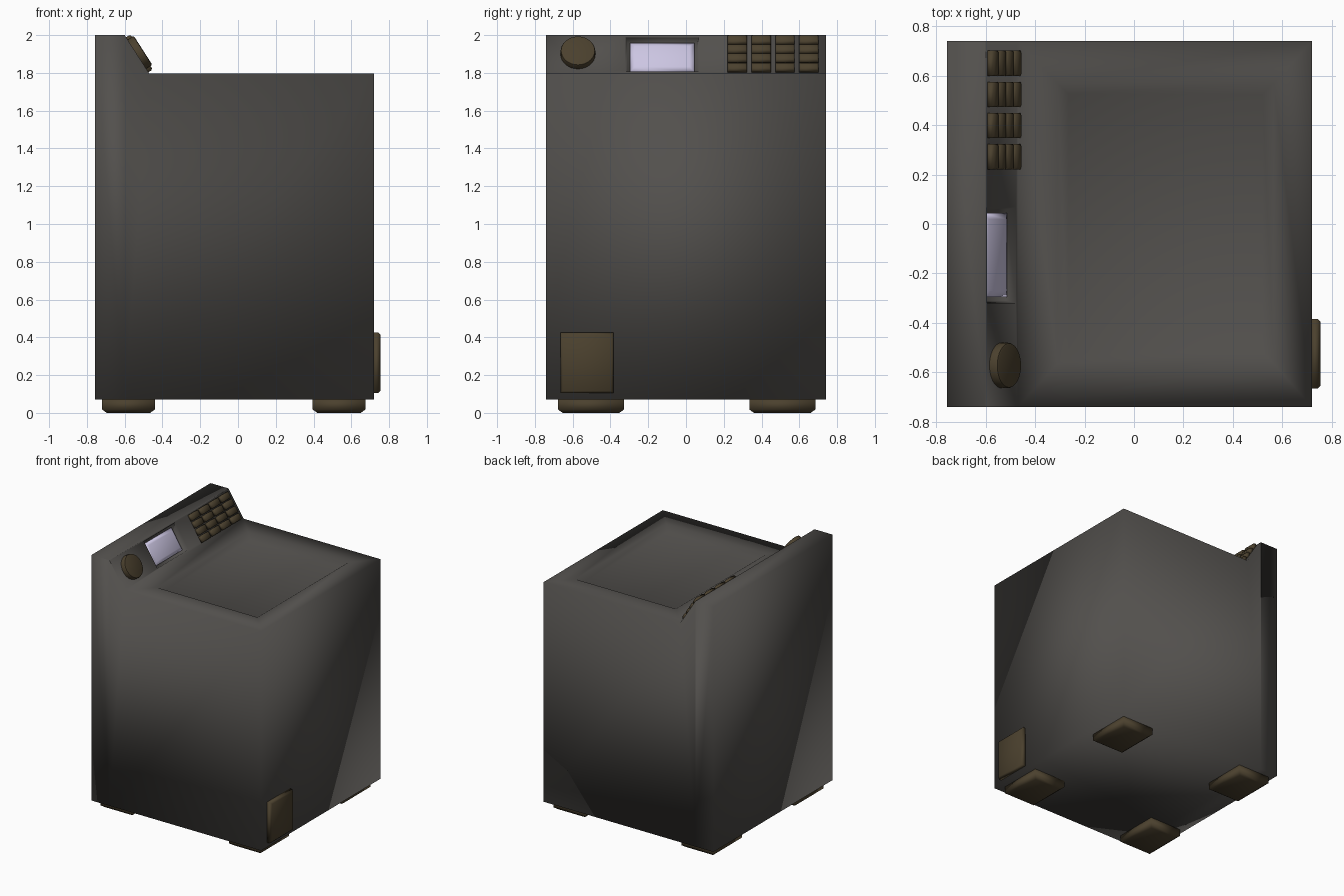
import bpy, bmesh
from mathutils import Matrix, Vector

if "Cube" in bpy.data.objects:
    bpy.data.objects.remove(bpy.data.objects["Cube"])


def material(name, rgb):
    m = bpy.data.materials.new(name)
    m.diffuse_color = (*rgb, 1)
    m.use_nodes = True
    m.node_tree.nodes["Principled BSDF"].inputs["Base Color"].default_value = m.diffuse_color
    return m


DARK = material("dark_grey", (0.085, 0.08, 0.074))
BROWN = material("dark_brown", (0.07, 0.052, 0.027))
LILAC = material("lilac", (0.6, 0.56, 0.76))


def finish(name, bm, mat, smooth_angle=None):
    bmesh.ops.recalc_face_normals(bm, faces=bm.faces)
    mesh = bpy.data.meshes.new(name)
    bm.to_mesh(mesh)
    bm.free()
    ob = bpy.data.objects.new(name, mesh)
    bpy.context.collection.objects.link(ob)
    mesh.materials.append(mat)
    bpy.ops.object.select_all(action='DESELECT')
    ob.select_set(True)
    bpy.context.view_layer.objects.active = ob
    if smooth_angle:
        bpy.ops.object.shade_smooth_by_angle(angle=smooth_angle)
    else:
        bpy.ops.object.shade_smooth()
    return ob


def frame(origin, x, y):
    """Matrix with the given origin and local x and y directions."""
    x, y = Vector(x).normalized(), Vector(y).normalized()
    m = Matrix((x, y, x.cross(y))).transposed().to_4x4()
    m.translation = Vector(origin)
    return m


def plate(name, w, d, h, inset, edge_h, matrix, mat):
    """Block on local z = 0 whose outer rim is chamfered."""
    bm = bmesh.new()
    rings = []
    for z, i in ((0, 0), (h - edge_h, 0), (h, inset)):
        rings.append([bm.verts.new((sx * (w / 2 - i), sy * (d / 2 - i), z))
                      for sx, sy in ((-1, -1), (1, -1), (1, 1), (-1, 1))])
    bm.faces.new(rings[0])
    bm.faces.new(rings[-1])
    for a, b in zip(rings, rings[1:]):
        for k in range(4):
            bm.faces.new((a[k], a[k - 1], b[k - 1], b[k]))
    bm.transform(matrix)
    return finish(name, bm, mat)


def inset_to(bm, face, corners):
    """Inset a face and move the new corners onto the given points."""
    bmesh.ops.inset_individual(bm, faces=[face], thickness=0.01)
    for v in face.verts:
        v.co = min(corners, key=lambda c: (c - v.co).length)


def rect(matrix, x0, x1, y0, y1, z):
    return [matrix @ Vector((x, y, z)) for x in (x0, x1) for y in (y0, y1)]


# Body: extruded side profile with a sloping control panel
TOP, HALF = 1.797, 0.74
profile = [(-0.757, 0.07), (0.72, 0.07), (0.72, TOP), (-0.47, TOP), (-0.6, 2.0), (-0.757, 2.0)]
slope = frame((-0.535, 0, (TOP + 2) / 2), (0, 1, 0), (-0.13, 0, 2 - TOP))
bm = bmesh.new()
side = bm.faces.new([bm.verts.new((x, -HALF, z)) for x, z in profile])
ext = bmesh.ops.extrude_face_region(bm, geom=[side], use_keep_orig=True)
bmesh.ops.translate(bm, vec=(0, 2 * HALF, 0),
                    verts=[g for g in ext["geom"] if isinstance(g, bmesh.types.BMVert)])
bmesh.ops.recalc_face_normals(bm, faces=bm.faces)
top = next(f for f in bm.faces if f.normal.z > 0.9 and f.calc_center_median().x > 0)
panel = next(f for f in bm.faces if f.normal.x > 0.5 and f.normal.z > 0.3)
# Lid recess in the top and display pocket in the panel
flat = Matrix.Translation((0, 0, TOP))
inset_to(bm, top, rect(flat, -0.31, 0.565, -0.565, 0.57, 0))
inset_to(bm, top, rect(flat, -0.265, 0.52, -0.52, 0.525, -0.03))
inset_to(bm, panel, rect(slope, -0.32, 0.068, -0.107, 0.11, 0))
inset_to(bm, panel, rect(slope, -0.31, 0.058, -0.1, 0.1, -0.045))
bmesh.ops.bisect_plane(bm, geom=bm.verts[:] + bm.edges[:] + bm.faces[:],
                       plane_co=(-0.6, 0, 0), plane_no=(1, 0, 0))
finish("body", bm, DARK)

# Display set in the pocket
plate("display", 0.34, 0.18, 0.025, 0.025, 0.012,
      slope @ Matrix.Translation((-0.126, 0, -0.045)), LILAC)

# Button grid
for col in range(4):
    for row in range(4):
        at = Matrix.Translation((0.272 + col * 0.126, (row - 1.5) * 0.057 - 0.003, -0.005))
        plate(f"button_{col + 1}_{row + 1}", 0.102, 0.049, 0.032, 0.008, 0.01, slope @ at, BROWN)

# Dial
bm = bmesh.new()
bmesh.ops.create_cone(bm, cap_ends=True, segments=32, radius1=0.092, radius2=0.092, depth=0.045)
rim = [e for e in bm.edges if all(v.co.z > 0 for v in e.verts)]
bmesh.ops.bevel(bm, geom=rim, offset=0.01, segments=2, affect='EDGES', profile=0.5)
bm.transform(slope @ Matrix.Translation((-0.572, 0, 0.016)))
finish("dial", bm, BROWN, 0.7)

# Filter hatch low on the right side
plate("filter_hatch", 0.28, 0.32, 0.037, 0.012, 0.012,
      frame((0.718, -0.525, 0.265), (0, 1, 0), (0, 0, 1)), BROWN)

# Feet
for x, side_name in ((-0.58, "left"), (0.535, "right")):
    for y, end in ((-0.503, "front"), (0.51, "back")):
        plate(f"{end}_{side_name}_foot", 0.28, 0.35, 0.072, 0.025, 0.018,
              frame((x, y, 0.072), (1, 0, 0), (0, -1, 0)), BROWN)
